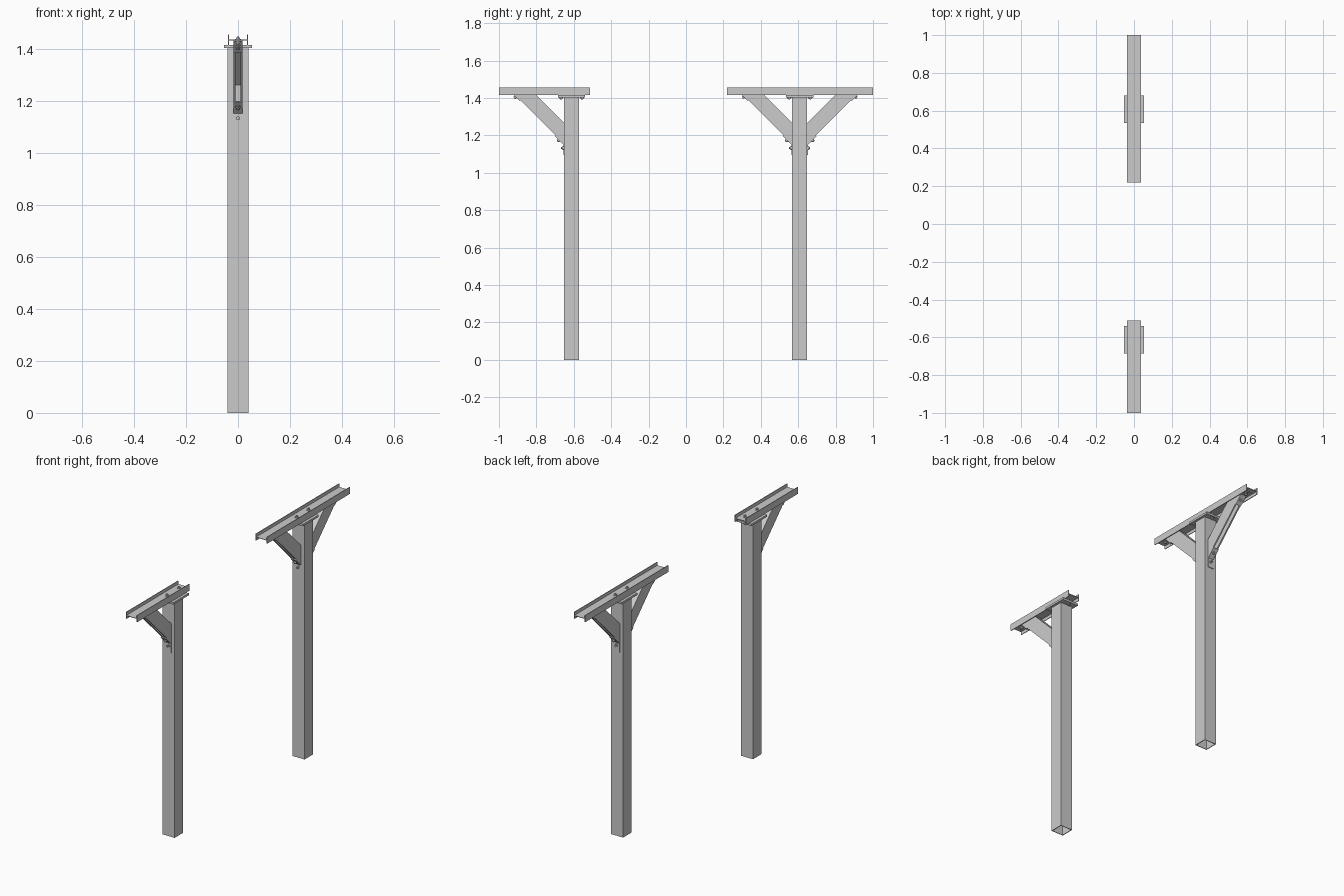
import bpy, bmesh
from math import radians
from mathutils import Vector, Matrix

if "Cube" in bpy.data.objects:
    bpy.data.objects.remove(bpy.data.objects["Cube"])


def make(name, bm):
    bmesh.ops.recalc_face_normals(bm, faces=bm.faces)
    me = bpy.data.meshes.new(name)
    bm.to_mesh(me)
    bm.free()
    ob = bpy.data.objects.new(name, me)
    bpy.context.collection.objects.link(ob)
    return ob


def prism(bm, pts, offset):
    """Extrude a closed polygon of 3D points along an offset."""
    face = bm.faces.new([bm.verts.new(p) for p in pts])
    r = bmesh.ops.extrude_face_region(bm, geom=[face], use_keep_orig=True)
    vs = [g for g in r['geom'] if isinstance(g, bmesh.types.BMVert)]
    bmesh.ops.translate(bm, verts=vs, vec=offset)


def yz_prism(bm, pts, x0, x1):
    prism(bm, [(x0, y, z) for y, z in pts], (x1 - x0, 0, 0))


def box(bm, lo, hi):
    prism(bm, [(lo[0], lo[1], lo[2]), (hi[0], lo[1], lo[2]),
               (hi[0], hi[1], lo[2]), (lo[0], hi[1], lo[2])], (0, 0, hi[2] - lo[2]))


def cyl(bm, centre, axis, r, h, n):
    """Solid disc or hexagon whose base sits at centre and grows along axis."""
    a = Vector(axis).normalized()
    m = Matrix.Translation(Vector(centre) + a * h / 2) @ a.to_track_quat('Z', 'Y').to_matrix().to_4x4()
    bmesh.ops.create_cone(bm, cap_ends=True, segments=n, radius1=r, radius2=r, depth=h, matrix=m)


def bolt(bm, centre, axis):
    a = Vector(axis).normalized()
    c = Vector(centre)
    cyl(bm, c, a, 0.011, 0.002, 20)
    cyl(bm, c + a * 0.002, a, 0.008, 0.006, 6)
    cyl(bm, c + a * 0.008, a, 0.0045, 0.004, 12)


WEB = 1.433      # underside of the beam web
HALF = 0.04      # half width of a post


def post(y, name):
    # hollow square tube
    bm = bmesh.new()
    t = 0.004
    for s in (-1, 1):
        x0, x1 = sorted((s * HALF, s * (HALF - t)))
        box(bm, (x0, y - HALF, 0), (x1, y + HALF, 1.403))
        box(bm, (-HALF + t, y + x0, 0), (HALF - t, y + x1, 1.403))
    make(name + "_post", bm)
    # head plate
    bm = bmesh.new()
    box(bm, (-0.054, y - 0.073, 1.403), (0.054, y + 0.073, 1.415))
    make(name + "_head_plate", bm)
    # bolts tying the beam web to the head plate
    bm = bmesh.new()
    for dy in (-0.056, 0.056):
        cyl(bm, (0, y + dy, 1.40), (0, 0, 1), 0.0045, 0.04, 12)
        bolt(bm, (0, y + dy, WEB + 0.003), (0, 0, 1))
        bolt(bm, (0, y + dy, 1.403), (0, 0, -1))
    make(name + "_head_bolts", bm)


def beam(y0, y1, name):
    # H section lying on its side
    w, f, t, z0, z1 = 0.038, 0.034, 0.003, 1.415, 1.455
    sec = [(-w, z0), (-f, z0), (-f, WEB), (f, WEB), (f, z0), (w, z0),
           (w, z1), (f, z1), (f, WEB + t), (-f, WEB + t), (-f, z1), (-w, z1)]
    bm = bmesh.new()
    prism(bm, [(x, y0, z) for x, z in sec], (0, y1 - y0, 0))
    make(name + "_beam", bm)


def brace(yp, s, name):
    yf = yp + s * HALF                     # post face

    def band(a, b):
        """45 degree strip meeting the post between heights a and b."""
        return [(yf, a), (yf, b), (yf + s * (WEB - b), WEB), (yf + s * (WEB - a), WEB)]

    # lipped channel, open on the underside
    lo, hi, w, t = 1.155, 1.267, 0.018, 0.003
    bm = bmesh.new()
    yz_prism(bm, band(hi - 0.005, hi), -w, w)
    for k in (-1, 1):
        yz_prism(bm, band(lo, hi - 0.005), k * w, k * (w - t))
        yz_prism(bm, band(lo, lo + 0.005), k * (w - t), k * 0.010)
    make(name + "_brace", bm)

    # bent plate from the brace foot down the post
    bm = bmesh.new()
    q = 0.004
    yz_prism(bm, [(yf, 1.095), (yf, lo), (yf + s * 0.045, lo + 0.045),
                  (yf + s * 0.049, lo + 0.041), (yf + s * q, lo - 0.004),
                  (yf + s * q, 1.095)], -w, w)
    bolt(bm, (0, yf + s * q, 1.133), (0, s, 0))
    bolt(bm, (0, yf + s * 0.028, lo + 0.020), (0, s, -1))
    make(name + "_foot_bracket", bm)

    # bent plate under the beam web
    bm = bmesh.new()
    yt = yf + s * (WEB - lo)
    yz_prism(bm, [(yt + s * 0.045, WEB), (yt, WEB), (yt - s * 0.045, WEB - 0.045),
                  (yt - s * 0.041, WEB - 0.049), (yt + s * 0.004, WEB - q),
                  (yt + s * 0.045, WEB - q)], -w, w)
    bolt(bm, (0, yt - s * 0.020, WEB - 0.026), (0, s, -1))
    bolt(bm, (0, yt + s * 0.024, WEB - q), (0, 0, -1))
    make(name + "_top_bracket", bm)


# short frame at the front, one brace
post(-0.612, "front")
beam(-1.0, -0.512, "front")
brace(-0.612, -1, "front")

# long frame at the back, two braces
post(0.608, "rear")
beam(0.22, 1.0, "rear")
brace(0.608, -1, "rear_inner")
brace(0.608, 1, "rear_outer")
